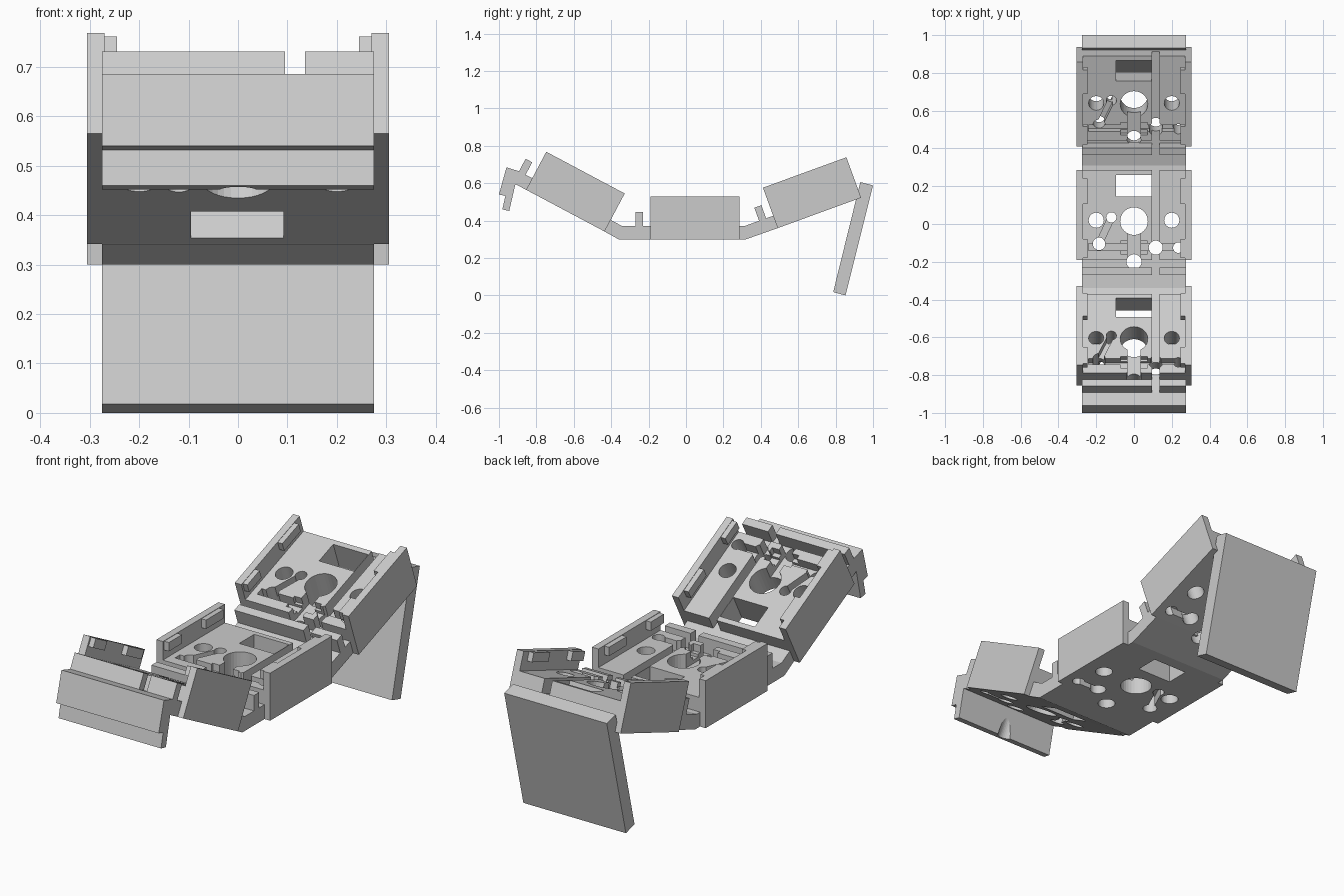
import bpy
import bmesh
from math import radians, atan2, cos, sin
from mathutils import Matrix, Vector

cube = bpy.data.objects.get("Cube")
if cube:
    bpy.data.objects.remove(cube, do_unlink=True)

# One plain grey plastic
grey = bpy.data.materials.new("light grey plastic")
grey.use_nodes = True
tone = (0.6, 0.6, 0.6, 1)
grey.diffuse_color = tone
grey.node_tree.nodes["Principled BSDF"].inputs["Base Color"].default_value = tone

HALF = 0.275      # half width of strips and plates
OUTER = 0.305     # half width of the modules
LENGTH = 0.475
FLOOR = 0.14
TOP = 0.23


def add(name, bm, matrix=None):
    bmesh.ops.recalc_face_normals(bm, faces=bm.faces)
    mesh = bpy.data.meshes.new(name)
    bm.to_mesh(mesh)
    bm.free()
    mesh.materials.append(grey)
    obj = bpy.data.objects.new(name, mesh)
    bpy.context.collection.objects.link(obj)
    if matrix:
        obj.matrix_world = matrix
    return obj


def prism(name, points, offset, matrix=None):
    bm = bmesh.new()
    face = bm.faces.new([bm.verts.new(p) for p in points])
    ext = bmesh.ops.extrude_face_region(bm, geom=[face], use_keep_orig=True)
    moved = [g for g in ext["geom"] if isinstance(g, bmesh.types.BMVert)]
    bmesh.ops.translate(bm, verts=moved, vec=offset)
    return add(name, bm, matrix)


def side_profile(name, points):
    return prism(name, [(-HALF, y, z) for y, z in points], (2 * HALF, 0, 0))


def box(name, x0, x1, y0, y1, z0, z1, matrix=None):
    base = [(x0, y0, z0), (x1, y0, z0), (x1, y1, z0), (x0, y1, z0)]
    return prism(name, base, (0, 0, z1 - z0), matrix)


def hole(x, y, r, matrix=None):
    bm = bmesh.new()
    bmesh.ops.create_cone(bm, cap_ends=True, segments=32, radius1=r, radius2=r,
                          depth=0.4, matrix=Matrix.Translation((x, y, 0)))
    return add("hole_cutter", bm, matrix)


def slot(a, b, width, z0, z1):
    a, b = Vector(a), Vector(b)
    mid, d = (a + b) / 2, b - a
    m = Matrix.Translation((mid.x, mid.y, 0)) @ Matrix.Rotation(atan2(d.y, d.x), 4, 'Z')
    half = d.length / 2
    return box("slot_cutter", -half, half, -width / 2, width / 2, z0, z1, m)


def cut(obj, cutters):
    for c in cutters:
        c.hide_render = True
        mod = obj.modifiers.new("cut", 'BOOLEAN')
        mod.operation = 'DIFFERENCE'
        mod.solver = 'EXACT'
        mod.object = c
    bpy.context.view_layer.update()
    dg = bpy.context.evaluated_depsgraph_get()
    mesh = bpy.data.meshes.new_from_object(obj.evaluated_get(dg))
    obj.modifiers.clear()
    obj.data = mesh
    for c in cutters:
        bpy.data.objects.remove(c, do_unlink=True)


# Tray with two side walls, in module coordinates
inner = OUTER - 0.035
section = [(-OUTER, 0), (OUTER, 0), (OUTER, TOP), (inner, TOP),
           (inner, FLOOR), (-inner, FLOOR), (-inner, TOP), (-OUTER, TOP)]
tray = prism("tray_middle", [(x, 0, z) for x, z in section], (0, LENGTH, 0))

# Holes, window and cable channels of the tray
left_pin, left_end = (-0.12, 0.225), (-0.185, 0.085)
right_pin, right_end = (0.115, 0.065), (0.235, 0.065)
deep, high = 0.07, 0.2
cut(tray, [
    hole(0, 0.205, 0.073),
    hole(-0.2, 0.21, 0.04),
    hole(0.2, 0.21, 0.04),
    hole(0, -0.01, 0.04),
    hole(*left_pin, 0.027),
    hole(*left_end, 0.033),
    hole(*right_pin, 0.037),
    hole(*right_end, 0.028),
    box("window_cutter", -0.095, 0.092, 0.335, 0.45, -0.1, high),
    box("channel_cutter", 0.095, 0.136, -0.1, 0.6, deep, high),
    box("trough_cutter", -0.035, 0.035, -0.1, 0.2, deep + 0.003, high),
    box("pocket_cutter", -0.072, 0.072, 0.03, 0.1, 0.105, high),
    box("groove_cutter", -0.24, 0.24, 0.05, 0.088, 0.09, high),
    slot(left_pin, left_end, 0.034, 0.085, high),
    slot(left_pin, left_end, 0.03, -0.1, 0.05),
    slot(right_pin, right_end, 0.03, -0.1, 0.05),
])


def frame(y, z, degrees):
    return Matrix.Translation((0, y, z)) @ Matrix.Rotation(radians(degrees), 4, 'X')


# Three modules: tray, split ridge and wall tabs
frames = {"front": frame(-0.855, 0.565, -28),
          "middle": frame(-0.19, 0.30, 0),
          "rear": frame(0.49, 0.36, 20)}
for place, m in frames.items():
    if place == "middle":
        part = tray
    else:
        part = bpy.data.objects.new("tray_" + place, tray.data)
        bpy.context.collection.objects.link(part)
    part.matrix_world = m
    for side, x0, x1 in (("right", -HALF, 0.095), ("left", 0.136, HALF)):
        box(f"ridge_{place}_{side}", x0, x1, -0.08, -0.04, 0.05, 0.145, m)
    for side, s in (("left", 1), ("right", -1)):
        for end, y0, y1 in (("front", 0.01, 0.11), ("rear", 0.295, 0.43)):
            box(f"tab_{place}_{side}_{end}", s * 0.245, s * (inner + 0.005),
                y0, y1, 0.185, TOP - 0.002, m)

# Hooked front lip and the two bent strips between modules
hook = side_profile("front_hook", [
    (-0.96, 0.685), (-1.0, 0.54), (-0.966, 0.532), (-0.982, 0.46), (-0.945, 0.452),
    (-0.912, 0.595), (-0.855, 0.565), (-0.822, 0.627), (-0.893, 0.664)])
front_strip = side_profile("front_hinge_strip", [
    (-0.436, 0.342), (-0.403, 0.404), (-0.34, 0.37), (-0.19, 0.37),
    (-0.19, 0.30), (-0.36, 0.30)])
rear_strip = side_profile("rear_hinge_strip", [
    (0.285, 0.30), (0.285, 0.37), (0.31, 0.37), (0.466, 0.426),
    (0.49, 0.36), (0.32, 0.30)])
for part, m in zip((hook, front_strip, rear_strip), frames.values()):
    cut(part, [hole(0, -0.01, 0.04, m)])

# Long plate hanging at the back
side_profile("back_plate", [(0.853, 0), (0.787, 0.018), (0.932, 0.606), (1.0, 0.588)])
